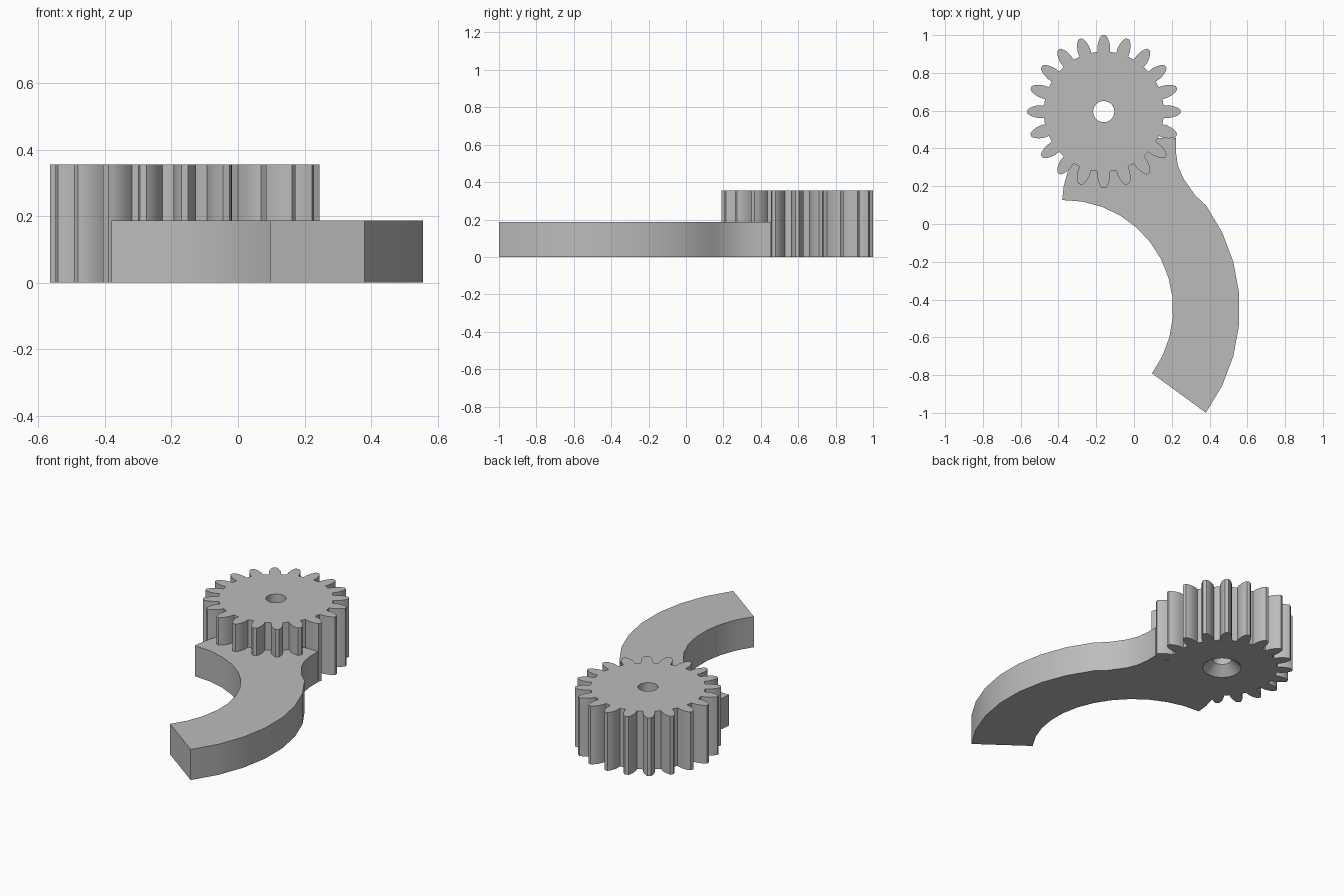
import bpy
import bmesh
from math import cos, sin, radians, atan2, pi

if "Cube" in bpy.data.objects:
    bpy.data.objects.remove(bpy.data.objects["Cube"], do_unlink=True)

GEAR_X, GEAR_Y = -0.16, 0.595
GEAR_TOP, ARM_TOP = 0.355, 0.187
TEETH = 20

grey = bpy.data.materials.new("plain grey")
grey.use_nodes = True
colour = (0.5, 0.5, 0.5, 1)
grey.diffuse_color = colour
grey.node_tree.nodes["Principled BSDF"].inputs["Base Color"].default_value = colour


def arc(cx, cy, r, start, end, steps):
    angles = [radians(start + (end - start) * i / steps) for i in range(steps + 1)]
    return [(cx + r * cos(a), cy + r * sin(a)) for a in angles]


def finish(bm, name):
    bmesh.ops.recalc_face_normals(bm, faces=bm.faces)
    mesh = bpy.data.meshes.new(name)
    bm.to_mesh(mesh)
    bm.free()
    mesh.materials.append(grey)
    obj = bpy.data.objects.new(name, mesh)
    bpy.context.collection.objects.link(obj)
    bpy.ops.object.select_all(action="DESELECT")
    obj.select_set(True)
    bpy.context.view_layer.objects.active = obj
    bpy.ops.object.shade_smooth_by_angle(angle=radians(25))
    return obj


# Gear outline: one tooth flank as (radius, half width), mirrored and repeated
flank = [(0.318, 0.033), (0.345, 0.034), (0.37, 0.029), (0.39, 0.021), (0.405, 0.01)]
tooth = [(r, -w) for r, w in flank] + [(r, w) for r, w in reversed(flank)]
outline = []
for i in range(TEETH):
    outline += [(r, 2 * pi * i / TEETH + atan2(w, r)) for r, w in tooth]


def ring(bm, z, radius=None):
    return [bm.verts.new((GEAR_X + (radius or r) * cos(a),
                          GEAR_Y + (radius or r) * sin(a), z)) for r, a in outline]


# Gear with a straight bore that is countersunk underneath
bm = bmesh.new()
loops = [ring(bm, GEAR_TOP), ring(bm, 0), ring(bm, 0, 0.11),
         ring(bm, 0.055, 0.056), ring(bm, GEAR_TOP, 0.056)]
n = len(outline)
for k, loop in enumerate(loops):
    other = loops[(k + 1) % len(loops)]
    for i in range(n):
        j = (i + 1) % n
        bm.faces.new((loop[i], loop[j], other[j], other[i]))
finish(bm, "gear")

# Curved arm: outer arc, fillet to the gear, seat under the teeth, inner arc
profile = arc(-0.37, -0.45, 0.93, -36.2, 36.2, 7)
profile += [(0.325, 0.15), (0.262, 0.24), (0.232, 0.31), (0.222, 0.38), (0.222, 0.455)]
profile += arc(GEAR_X, GEAR_Y, 0.3, -28, -125, 10)
profile += [(-0.35, 0.28), (-0.372, 0.2)]
profile += arc(-0.37, -0.45, 0.577, 91, -36.2, 12)
bm = bmesh.new()
base = bm.faces.new([bm.verts.new((x, y, 0)) for x, y in profile])
extruded = bmesh.ops.extrude_face_region(bm, geom=[base], use_keep_orig=True)
for v in extruded["geom"]:
    if isinstance(v, bmesh.types.BMVert):
        v.co.z = ARM_TOP
finish(bm, "curved_arm")
